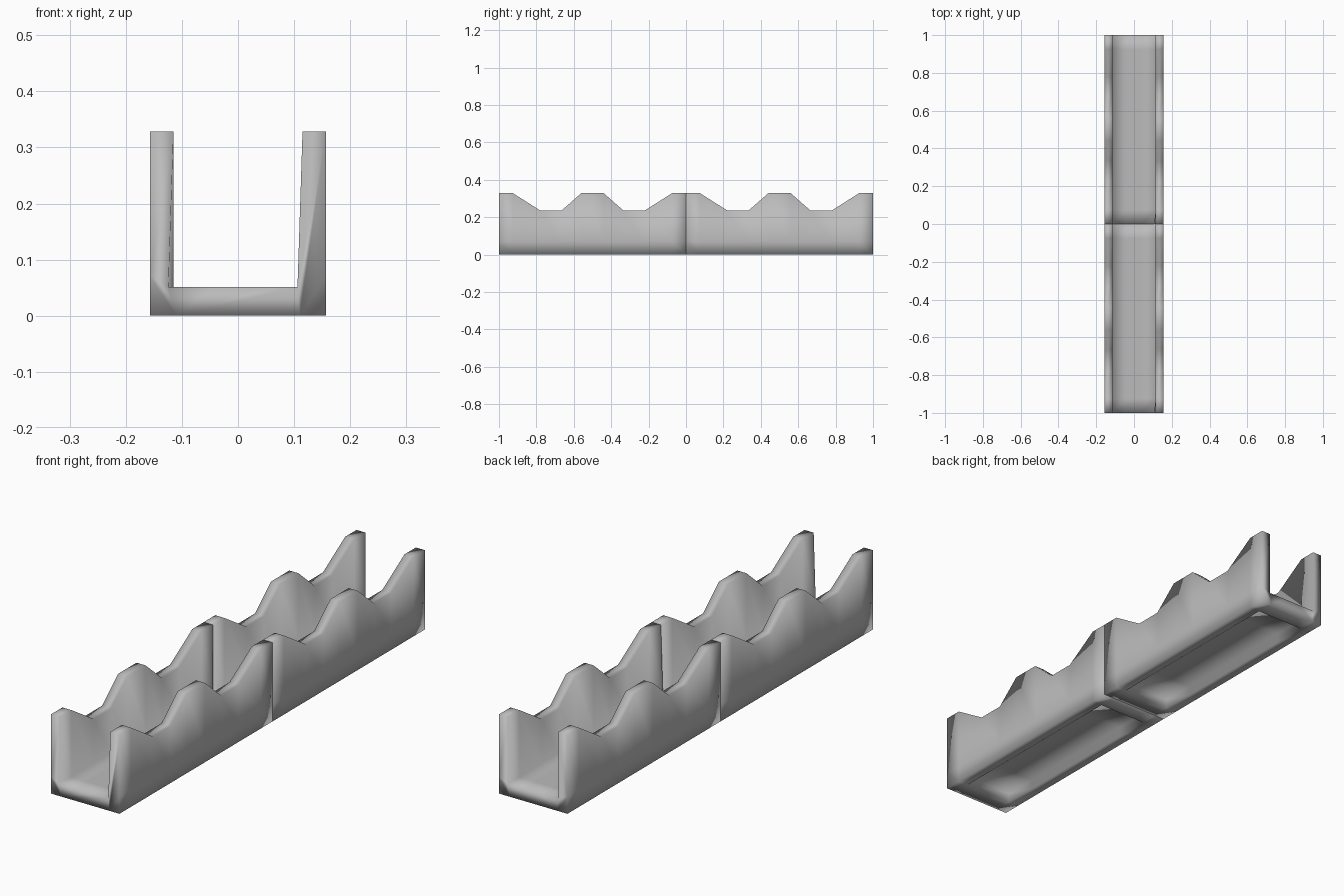
import bpy
import bmesh

cube = bpy.data.objects.get("Cube")
if cube:
    bpy.data.objects.remove(cube, do_unlink=True)

grey = bpy.data.materials.new("stone grey")
grey.use_nodes = True
colour = (0.5, 0.5, 0.5, 1)
grey.diffuse_color = colour
grey.node_tree.nodes["Principled BSDF"].inputs["Base Color"].default_value = colour

HALF, INNER, TOP, DIP, FLOOR, LOW = 0.157, 0.115, 0.328, 0.236, 0.051, 0.07

# Stations along half a section: position, wall height, underside height
half = [(0, TOP, 0), (0.075, TOP, 0), (0.075, TOP, 0.04), (0.22, DIP, 0.04),
        (0.335, DIP, 0.04), (0.44, TOP, 0.04)]
stations = half + [(1 - y, h, b) for y, h, b in reversed(half)]


def cross_section(height, under, shift):
    """Closed U outline with a recess below; shift skews the foot of the inner walls."""
    left = [(-HALF, 0), (-HALF, LOW), (-HALF, height), (-INNER, height),
            (-INNER + shift, FLOOR), (-0.04, FLOOR)]
    right = [(0.04, FLOOR), (INNER + shift, FLOOR), (INNER, height),
             (HALF, height), (HALF, LOW), (HALF, 0)]
    recess = [(0.11, 0), (0.11, under), (-0.11, under), (-0.11, 0)]
    return left + right + recess


def channel_section(name, start):
    bm = bmesh.new()
    rings = []
    for i, (y, h, b) in enumerate(stations):
        shift = -0.009 if i == 0 else 0
        rings.append([bm.verts.new((x, start + y, z)) for x, z in cross_section(h, b, shift)])
    # Skin between neighbouring stations
    for a, b in zip(rings, rings[1:]):
        for i in range(len(a)):
            j = (i + 1) % len(a)
            bm.faces.new((a[i], a[j], b[j], b[i]))
    # End caps
    bm.faces.new(rings[0])
    bm.faces.new(rings[-1])
    bmesh.ops.remove_doubles(bm, verts=bm.verts, dist=0.0001)
    bmesh.ops.dissolve_degenerate(bm, edges=bm.edges, dist=0.0001)
    bmesh.ops.recalc_face_normals(bm, faces=bm.faces)
    for face in bm.faces:
        face.smooth = True
    mesh = bpy.data.meshes.new(name)
    bm.to_mesh(mesh)
    bm.free()
    mesh.materials.append(grey)
    obj = bpy.data.objects.new(name, mesh)
    bpy.context.collection.objects.link(obj)


channel_section("front_wall_section", -1)
channel_section("back_wall_section", 0)
